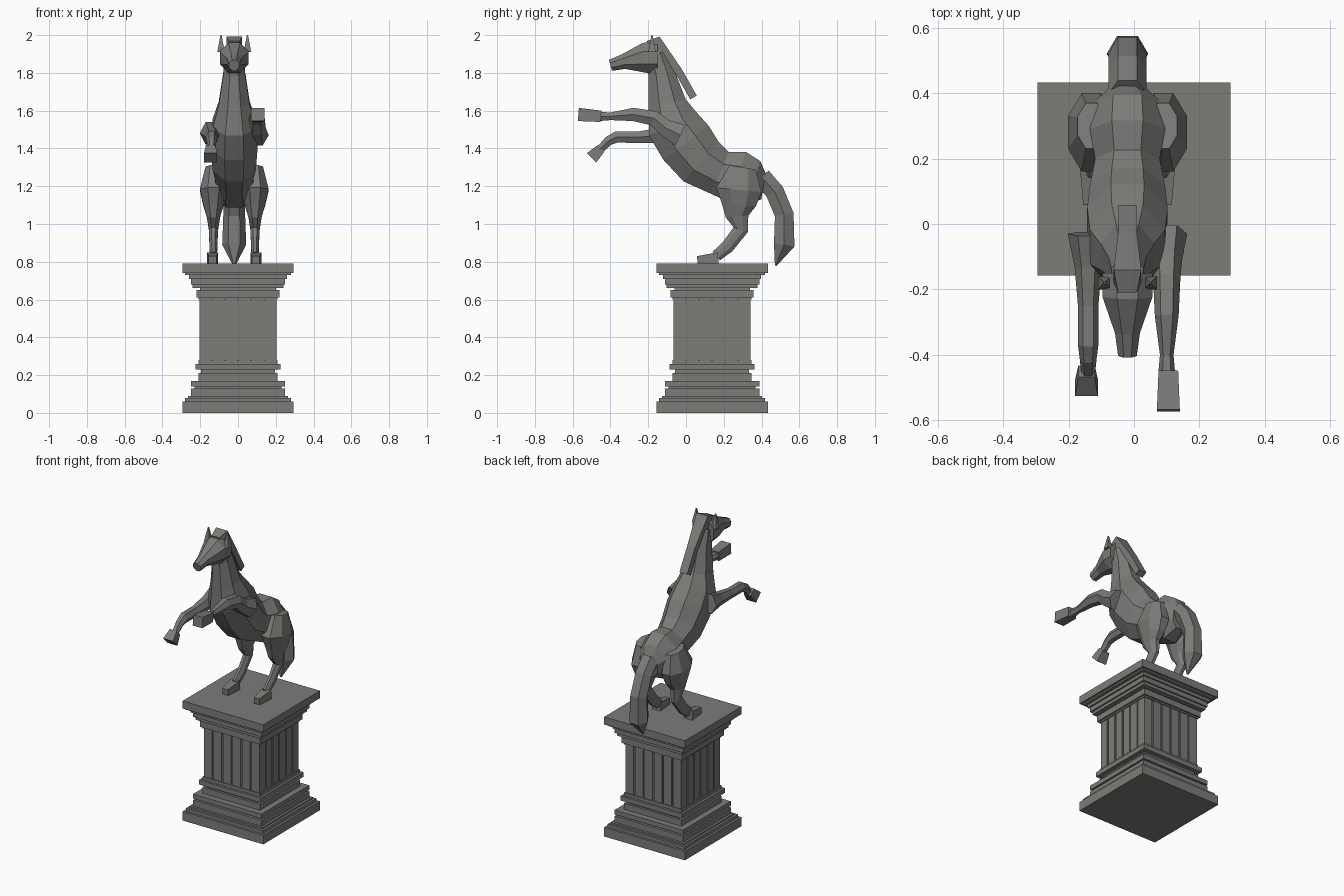
import bpy, bmesh, math
from mathutils import Matrix, Vector

default_cube = bpy.data.objects.get("Cube")
if default_cube:
    bpy.data.objects.remove(default_cube, do_unlink=True)

HORSE_X = -.02      # sideways centre of the horse
PLINTH_Y = .138     # lengthways centre of the plinth

stone = bpy.data.materials.new("grey_stone")
stone.use_nodes = True
stone.diffuse_color = (.2, .2, .19, 1)
for node in stone.node_tree.nodes:
    if node.type == 'BSDF_PRINCIPLED':
        node.inputs["Base Color"].default_value = stone.diffuse_color
        node.inputs["Roughness"].default_value = .8


def add_object(name, bm):
    """Turn a bmesh into a flat shaded stone object."""
    bmesh.ops.recalc_face_normals(bm, faces=bm.faces)
    mesh = bpy.data.meshes.new(name)
    bm.to_mesh(mesh)
    bm.free()
    mesh.materials.append(stone)
    obj = bpy.data.objects.new(name, mesh)
    bpy.context.collection.objects.link(obj)


def loft(name, rings):
    """Skin a list of equal rings and cap both ends."""
    bm = bmesh.new()
    loops = [[bm.verts.new(point) for point in ring] for ring in rings]
    for lower, upper in zip(loops, loops[1:]):
        for i in range(len(lower)):
            bm.faces.new((lower[i - 1], lower[i], upper[i], upper[i - 1]))
    bm.faces.new(loops[0])
    bm.faces.new(loops[-1])
    add_object(name, bm)


def limb(name, path, sides=8, breadth=1, x=0):
    """Faceted tube along (y, z, radius) points; breadth scales its width."""
    centres = [Vector((HORSE_X + x, y, z)) for y, z, radius in path]
    turn = math.pi / sides
    stretch = 1 / math.cos(turn)
    rings = []
    for i, centre in enumerate(centres):
        before = centres[max(i - 1, 0)]
        after = centres[min(i + 1, len(centres) - 1)]
        across = Vector((1, 0, 0))
        outward = (after - before).normalized().cross(across)
        radius = path[i][-1] * stretch
        ring = []
        for step in range(sides):
            angle = turn + math.tau * step / sides
            ring.append(centre + outward * radius * math.cos(angle)
                        + across * radius * breadth * math.sin(angle))
        rings.append(ring)
    loft(name, rings)


def moulding(name, z, slabs):
    """Stack square slabs, given as (half width, height), from z upwards."""
    rings = []
    for half, height in slabs:
        for level in (z, z + height):
            rings.append([(sx * half, PLINTH_Y + sy * half, level)
                          for sx, sy in ((-1, -1), (1, -1), (1, 1), (-1, 1))])
        z += height
    loft(name, rings)
    return z


# Plinth, stacked from the ground up
shaft_bottom = moulding("plinth_base", 0, [
    (.295, .06), (.28, .02), (.265, .01), (.25, .04), (.23, .01), (.25, .03),
    (.21, .04), (.195, .02), (.225, .03), (.21, .02)])
shaft_top = moulding("plinth_shaft", shaft_bottom, [(.197, .32)])
moulding("plinth_cap", shaft_top, [
    (.21, .01), (.22, .04), (.2, .01), (.24, .02), (.25, .03),
    (.26, .02), (.28, .01), (.295, .05)])

# Raised slats leaving narrow flutes on each shaft face
slats = bmesh.new()
count, reach, gap, thickness = 6, .204, .01, .008
pitch = (2 * reach + gap) / count
shaft_height = shaft_top - shaft_bottom
for quarter in range(4):
    spin = (Matrix.Translation((0, PLINTH_Y, shaft_bottom + shaft_height / 2))
            @ Matrix.Rotation(quarter * math.pi / 2, 4, 'Z'))
    for i in range(count):
        middle = pitch * (i - (count - 1) / 2)
        place = Matrix.Translation((middle, thickness / 2 - reach, 0))
        size = Matrix.Diagonal((pitch - gap, thickness, shaft_height, 1))
        bmesh.ops.create_cube(slats, size=1, matrix=spin @ place @ size)
add_object("shaft_slats", slats)

# Body from rump to poll
limb("body", [
    (.41, 1.2, .07), (.35, 1.21, .13), (.27, 1.25, .14), (.18, 1.27, .12),
    (.08, 1.33, .14), (0, 1.43, .15), (-.07, 1.53, .14), (-.1, 1.64, .1),
    (-.13, 1.8, .07), (-.16, 1.9, .06)], breadth=.82)

# Head, mane and tail
limb("head", [
    (-.15, 1.88, .08), (-.22, 1.88, .08), (-.33, 1.86, .04), (-.4, 1.84, .03)],
     breadth=.95)
limb("mane", [
    (-.2, 1.95, .02), (-.16, 1.97, .03), (-.04, 1.81, .02), (.04, 1.67, .02)],
     sides=4, breadth=1.4)
limb("tail", [
    (.4, 1.25, .05), (.47, 1.17, .05), (.52, 1.05, .05), (.52, .89, .055),
    (.475, .78, .005)], sides=6)

# Ears and hind legs, mirrored
for label, side in (("left", 1), ("right", -1)):
    limb(label + "_ear", [(-.18, 1.91, .02), (-.18, 2, .003)],
         sides=4, x=side * .07)
    limb(label + "_hind_leg", [
        (.3, 1.3, .07), (.28, 1.18, .12), (.28, 1.1, .09), (.27, 1.04, .06),
        (.29, .97, .04), (.22, .88, .035), (.16, .83, .03)],
         breadth=.6, x=side * .11)
    limb(label + "_hind_hoof", [(.17, .82, .03), (.06, .81, .02)],
         sides=4, x=side * .115)

# Raised left foreleg
limb("left_foreleg", [
    (-.03, 1.47, .06), (-.11, 1.51, .045), (-.17, 1.56, .04),
    (-.28, 1.58, .035), (-.4, 1.57, .02), (-.46, 1.57, .025)],
     sides=6, breadth=.9, x=.12)
limb("left_front_hoof", [(-.45, 1.57, .03), (-.57, 1.58, .035)],
     sides=4, x=.125)

# Bent right foreleg
limb("right_foreleg", [
    (-.03, 1.48, .06), (-.13, 1.47, .04), (-.25, 1.46, .03),
    (-.37, 1.46, .03), (-.41, 1.44, .025), (-.46, 1.39, .02)],
     sides=6, breadth=.9, x=-.12)
limb("right_front_hoof", [(-.45, 1.4, .025), (-.5, 1.35, .035)],
     sides=4, x=-.125)
